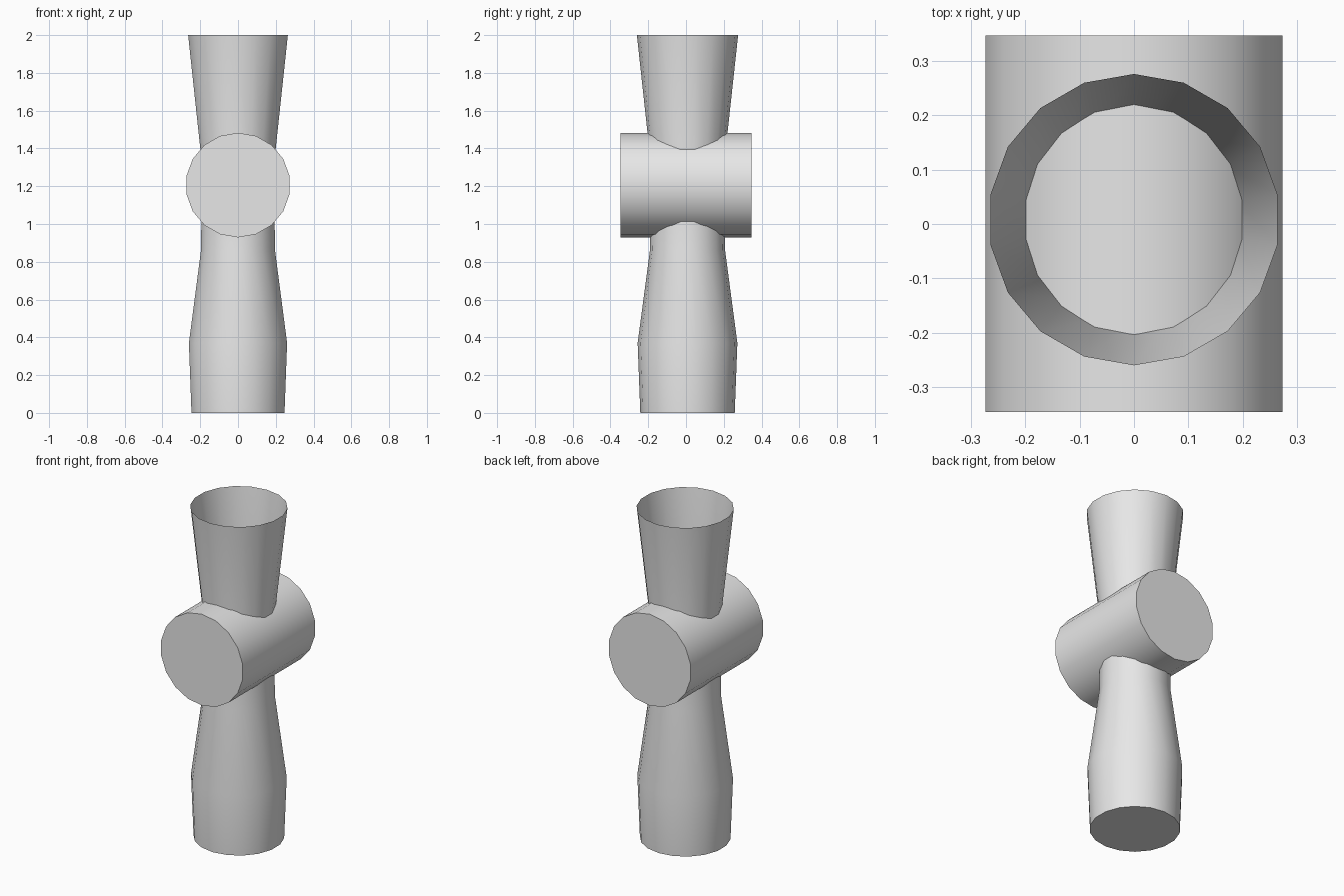
import bpy, bmesh
from math import sin, cos, pi, radians

cube = bpy.data.objects.get("Cube")
if cube:
    bpy.data.objects.remove(cube, do_unlink=True)

SIDES = 18

grey = bpy.data.materials.new("plain grey")
grey.use_nodes = True
COLOUR = (0.8, 0.8, 0.8, 1)
grey.diffuse_color = COLOUR
grey.node_tree.nodes["Principled BSDF"].inputs["Base Color"].default_value = COLOUR


def turned(name, profile, place, cap_start=True, cap_end=True):
    """Sweep (position, radius) rings along an axis; place maps (u, v, along) to space."""
    bm = bmesh.new()
    rings = []
    for along, r in profile:
        angles = [2 * pi * i / SIDES for i in range(SIDES)]
        rings.append([bm.verts.new(place(r * sin(a), r * cos(a), along)) for a in angles])
    for low, high in zip(rings, rings[1:]):
        for i in range(SIDES):
            j = (i + 1) % SIDES
            bm.faces.new((low[i], low[j], high[j], high[i]))
    if cap_start:
        bm.faces.new(rings[0])
    if cap_end:
        bm.faces.new(rings[-1])
    bmesh.ops.recalc_face_normals(bm, faces=bm.faces)
    mesh = bpy.data.meshes.new(name)
    bm.to_mesh(mesh)
    bm.free()
    mesh.materials.append(grey)
    obj = bpy.data.objects.new(name, mesh)
    bpy.context.collection.objects.link(obj)
    bpy.ops.object.select_all(action='DESELECT')
    obj.select_set(True)
    bpy.context.view_layer.objects.active = obj
    bpy.ops.object.shade_smooth_by_angle(angle=radians(30))
    return obj


# Upright waisted tube: closed foot, open mouth
turned("upright_tube",
       [(0, 0.25), (0.37, 0.264), (0.86, 0.199), (1.31, 0.193), (2, 0.268)],
       lambda u, v, t: (u, v + 0.008, t), cap_end=False)

# Horizontal drum crossing the waist from front to back
turned("cross_drum", [(-0.346, 0.277), (0.347, 0.277)],
       lambda u, v, t: (u, t, v + 1.206))
